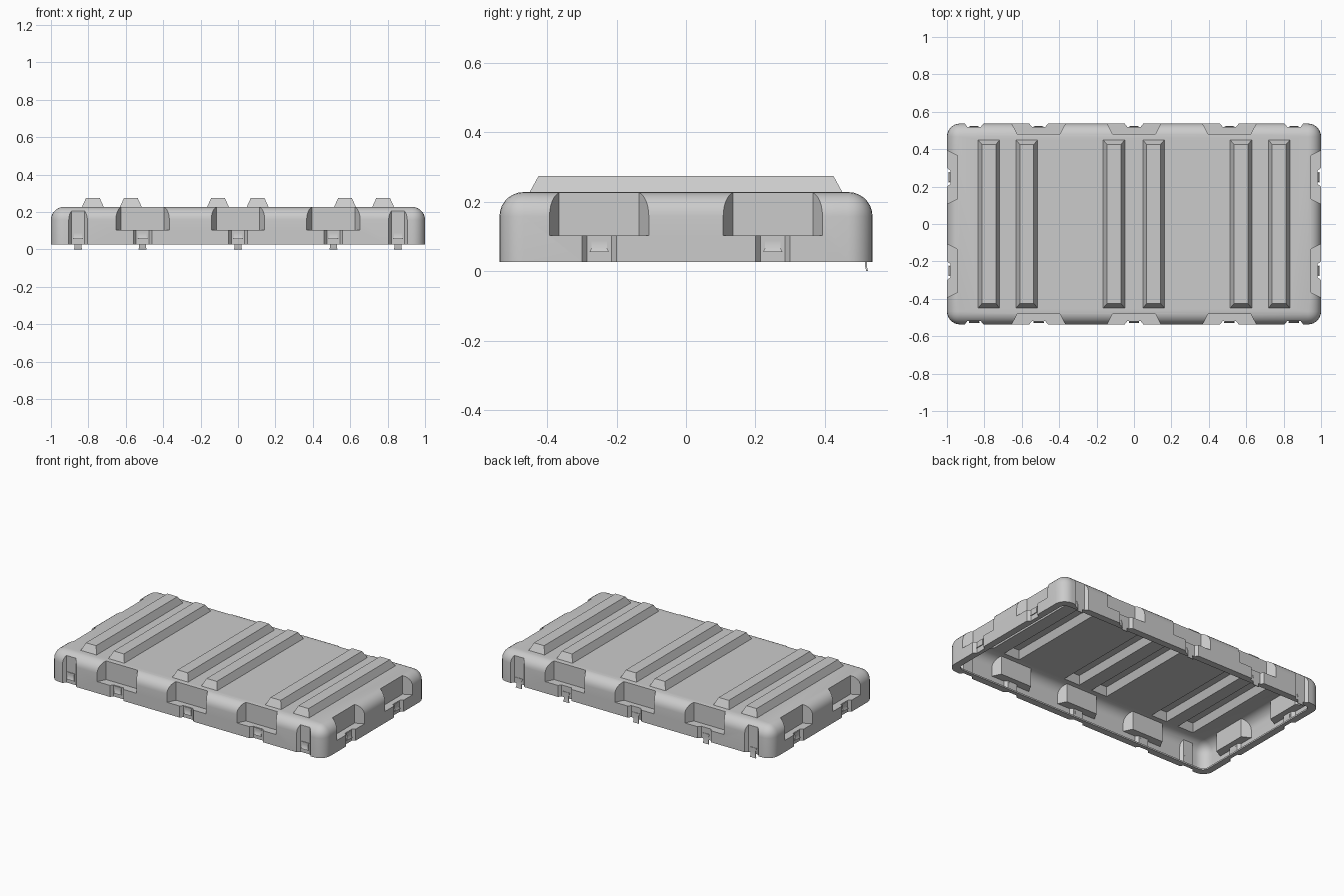
import bpy, bmesh, math
from mathutils import Matrix, Vector

if "Cube" in bpy.data.objects:
    bpy.data.objects.remove(bpy.data.objects["Cube"])

HX, HY, Z0, Z1, R = 1.0, 0.537, 0.027, 0.228, 0.07
NOTCH = 0.019


def loft(bm, rings):
    """Closed solid through a list of equal-length rings."""
    rows = [[bm.verts.new(p) for p in r] for r in rings]
    n = len(rows[0])
    for a, b in zip(rows, rows[1:]):
        for i in range(n):
            bm.faces.new((a[i], a[(i + 1) % n], b[(i + 1) % n], b[i]))
    bm.faces.new(rows[0][::-1])
    bm.faces.new(rows[-1])


def finish(bm, name):
    bmesh.ops.recalc_face_normals(bm, faces=bm.faces)
    me = bpy.data.meshes.new(name)
    bm.to_mesh(me)
    bm.free()
    ob = bpy.data.objects.new(name, me)
    bpy.context.collection.objects.link(ob)
    return ob


def rounded_box(name, hx, hy, z0, z1, r, round_top):
    bm = bmesh.new()
    bmesh.ops.create_cube(bm, size=1)
    for v in bm.verts:
        v.co = (v.co.x * 2 * hx, v.co.y * 2 * hy, z1 if v.co.z > 0 else z0)
    edges = []
    for e in bm.edges:
        a, b = e.verts[0].co.z, e.verts[1].co.z
        if abs(a - b) > 1e-4 or (round_top and min(a, b) > z1 - 1e-4):
            edges.append(e)
    bmesh.ops.bevel(bm, geom=edges, offset=r, offset_type='OFFSET', segments=7,
                    profile=0.5, affect='EDGES', clamp_overlap=True)
    return finish(bm, name)


def on_wall(angle, dist, u, pts):
    """Map (along, outward, up) points onto a side wall."""
    m = Matrix.Rotation(math.radians(angle), 3, 'Z')
    return [m @ Vector((u + a, -(dist + o), z)) for a, o, z in pts]


def wall_cutter(bm, wall, half_out, half_in, depth, z0, z1):
    ext = 0.03
    wide = half_out + (half_out - half_in) / depth * ext
    plan = [(-wide, ext), (wide, ext), (half_in, -depth), (-half_in, -depth)]
    loft(bm, [on_wall(*wall, [(a, o, z) for a, o in plan]) for z in (z0, z1)])


# Side walls: angle, distance, position along the wall
walls = [(a, HY, u) for a in (0, 180) for u in (-0.51, 0, 0.51)]
walls += [(a, HX, u) for a in (90, 270) for u in (-0.25, 0.25)]
corners = [(a, HY, u) for a in (0, 180) for u in (-0.855, 0.855)]

# Lid body
lid = rounded_box("lid_shell", HX, HY, Z0, Z1, R, True)

# Raised ribs across the top, hollow underneath after the union
bm = bmesh.new()
slope = 0.021 / 0.046
for x in (-0.776, -0.573, -0.107, 0.105, 0.572, 0.776):
    rings = []
    for z in (Z1 - 0.02, 0.274):
        w = 0.058 - (z - Z1) * slope
        d = 0.45 - (z - Z1) * 0.55
        rings.append([(x - w, -d, z), (x + w, -d, z), (x + w, d, z), (x - w, d, z)])
    loft(bm, rings)
ribs = finish(bm, "rib_helper")

# Handle pockets
bm = bmesh.new()
for w in walls:
    wall_cutter(bm, w, 0.143, 0.115, 0.055, 0.103, 0.32)
pockets = finish(bm, "pocket_cutter")

# Latch notches under the pockets and near the corners
bm = bmesh.new()
for w in walls:
    wall_cutter(bm, w, 0.05, 0.035, NOTCH, -0.05, 0.14)
for w in corners:
    wall_cutter(bm, w, 0.05, 0.035, NOTCH, -0.05, 0.32)
notches = finish(bm, "notch_cutter")

# Opening inside the bottom rim
opening = rounded_box("opening_cutter", HX - 0.045, HY - 0.045, -0.05, Z0 + 0.01, 0.04, False)

for helper, op in ((ribs, 'UNION'), (pockets, 'DIFFERENCE'),
                   (notches, 'DIFFERENCE'), (opening, 'DIFFERENCE')):
    helper.hide_render = True
    mod = lid.modifiers.new(helper.name, 'BOOLEAN')
    mod.operation, mod.solver, mod.object = op, 'EXACT', helper

dg = bpy.context.evaluated_depsgraph_get()
lid_mesh = bpy.data.meshes.new_from_object(lid.evaluated_get(dg))
lid.modifiers.clear()
lid.data = lid_mesh
for helper in (ribs, pockets, notches, opening):
    bpy.data.objects.remove(helper)

# Open the underside so the lid is a thin shell
bm = bmesh.new()
bm.from_mesh(lid.data)
under = [f for f in bm.faces if all(abs(v.co.z - Z0 - 0.01) < 1e-4 for v in f.verts)]
bmesh.ops.delete(bm, geom=under, context='FACES')
bm.to_mesh(lid.data)
bm.free()

# Latch tabs: short catches on front and sides, long hanging hooks at the back
short = [(0.100, 0.028, 0.004), (0.088, 0.022, 0.004), (0.068, 0.022, 0.004), (0.055, 0.028, 0.011)]
long = [(0.065, 0.026, 0.003), (0.045, 0.018, 0.003), (0.012, 0.018, 0.003), (0.0, 0.022, 0.006)]


def tabs(name, spots, rows):
    bm = bmesh.new()
    for w in spots:
        loft(bm, [on_wall(*w, [(-h, o - NOTCH, z), (h, o - NOTCH, z),
                               (h, o - NOTCH - 0.005, z), (-h, o - NOTCH - 0.005, z)])
                  for z, h, o in rows])
    return finish(bm, name)


every = walls + corners
catches = tabs("latch_catches", [w for w in every if w[0] != 180], short)
hooks = tabs("back_hooks", [w for w in every if w[0] == 180], long)

bpy.ops.object.select_all(action='DESELECT')
for ob in (lid, catches, hooks):
    ob.select_set(True)
bpy.context.view_layer.objects.active = lid
bpy.ops.object.shade_smooth_by_angle(angle=math.radians(32))
